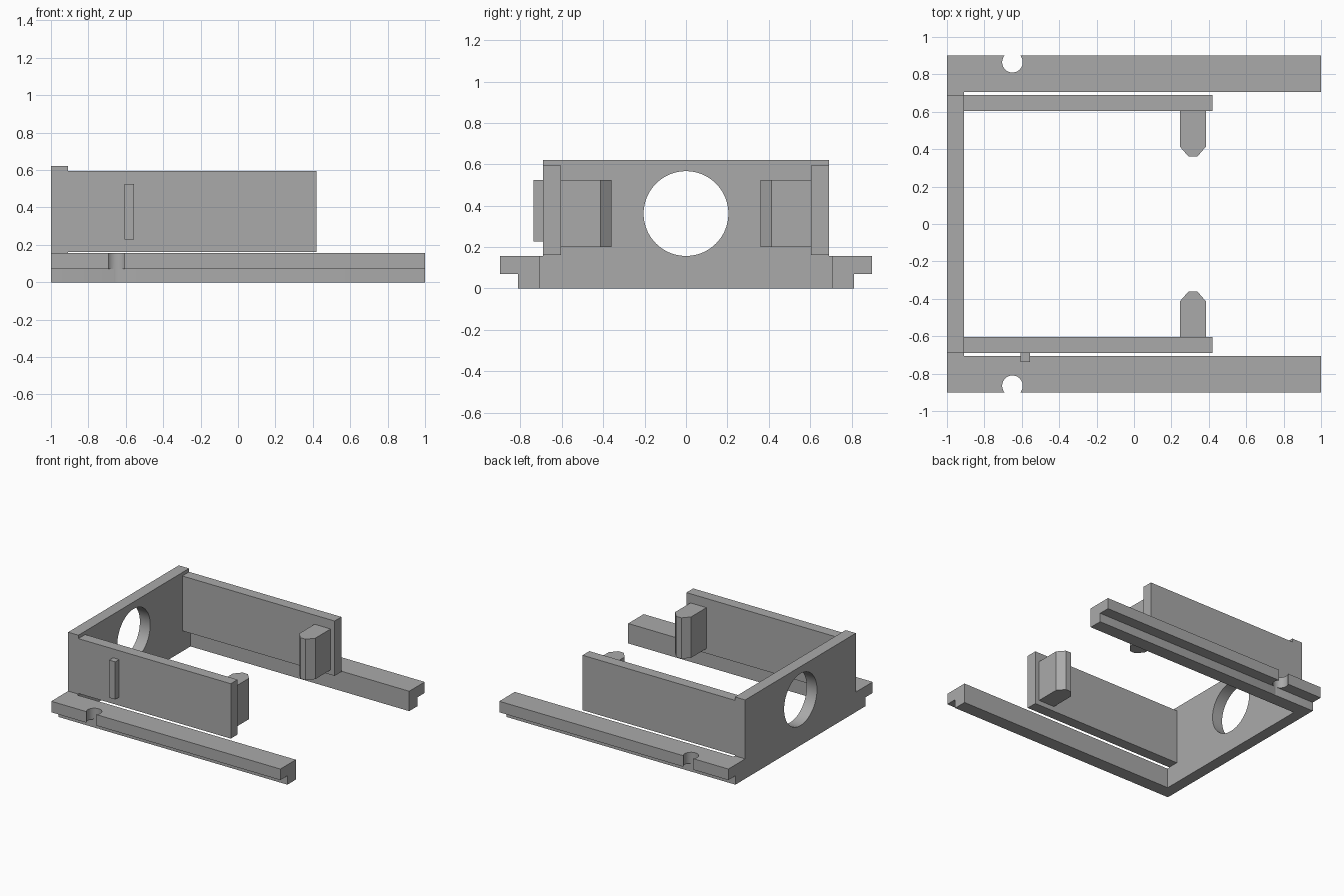
import bpy, bmesh
from mathutils import Matrix, Vector

cube = bpy.data.objects.get("Cube")
if cube:
    bpy.data.objects.remove(cube, do_unlink=True)

grey = bpy.data.materials.new("plain_grey")
grey.use_nodes = True
COLOR = (0.4, 0.4, 0.4, 1)
grey.diffuse_color = COLOR
grey.node_tree.nodes["Principled BSDF"].inputs["Base Color"].default_value = COLOR


def finish(name, bm):
    bmesh.ops.recalc_face_normals(bm, faces=bm.faces)
    mesh = bpy.data.meshes.new(name)
    bm.to_mesh(mesh)
    bm.free()
    mesh.materials.append(grey)
    obj = bpy.data.objects.new(name, mesh)
    bpy.context.collection.objects.link(obj)
    return obj


def prism(name, points, offset):
    """Extrude a flat outline along an offset."""
    bm = bmesh.new()
    face = bm.faces.new([bm.verts.new(p) for p in points])
    grown = bmesh.ops.extrude_face_region(bm, geom=[face], use_keep_orig=True)
    moved = [v for v in grown["geom"] if isinstance(v, bmesh.types.BMVert)]
    bmesh.ops.translate(bm, verts=moved, vec=Vector(offset))
    return finish(name, bm)


def box(name, x, y, z):
    outline = [(x[0], y[0], z[0]), (x[1], y[0], z[0]),
               (x[1], y[1], z[0]), (x[0], y[1], z[0])]
    return prism(name, outline, (0, 0, z[1] - z[0]))


def drill(obj, radius, center, axis):
    """Cut a round hole along an axis."""
    bm = bmesh.new()
    turn = Vector((0, 0, 1)).rotation_difference(Vector(axis)).to_matrix().to_4x4()
    bmesh.ops.create_cone(bm, cap_ends=True, segments=64, radius1=radius,
                          radius2=radius, depth=0.4,
                          matrix=Matrix.Translation(center) @ turn)
    cutter = finish("hole_cutter", bm)
    cutter.hide_render = True
    mod = obj.modifiers.new("hole", 'BOOLEAN')
    mod.operation, mod.solver, mod.object = 'DIFFERENCE', 'EXACT', cutter
    bpy.ops.object.select_all(action='DESELECT')
    bpy.context.view_layer.objects.active = obj
    obj.select_set(True)
    bpy.ops.object.modifier_apply(modifier=mod.name)
    bpy.data.objects.remove(cutter, do_unlink=True)
    bpy.ops.object.shade_smooth_by_angle()


# End wall with a wider foot and a round opening
wall_outline = [(-0.71, 0), (0.71, 0), (0.71, 0.157), (0.69, 0.157),
                (0.69, 0.622), (-0.69, 0.622), (-0.69, 0.157), (-0.71, 0.157)]
end_wall = prism("end_wall", [(-1, y, z) for y, z in wall_outline], (0.09, 0, 0))
drill(end_wall, 0.205, (-0.95, 0, 0.362), (1, 0, 0))

rail_outline = [(0.707, 0), (0.812, 0), (0.812, 0.07), (0.9, 0.07),
                (0.9, 0.157), (0.707, 0.157)]
clip_outline = [(0.245, 0.605), (0.245, 0.414), (0.292, 0.36),
                (0.338, 0.36), (0.385, 0.414), (0.385, 0.605)]

for side, s in (("front", -1), ("back", 1)):
    # Stepped rail with a round notch in its lip
    rail = prism(side + "_rail", [(-1, s * y, z) for y, z in rail_outline], (2, 0, 0))
    drill(rail, 0.055, (-0.65, s * 0.865, 0.12), (0, 0, 1))
    # Side wall raised just above the rail
    box(side + "_side_wall", (-0.911, 0.42), sorted((s * 0.605, s * 0.69)), (0.162, 0.595))
    # Pointed clip on the inner face
    prism(side + "_clip", [(x, s * y, 0.2) for x, y in clip_outline], (0, 0, 0.323))

# Small key on the outside of the front wall
box("front_key", (-0.608, -0.555), (-0.738, -0.69), (0.228, 0.525))
